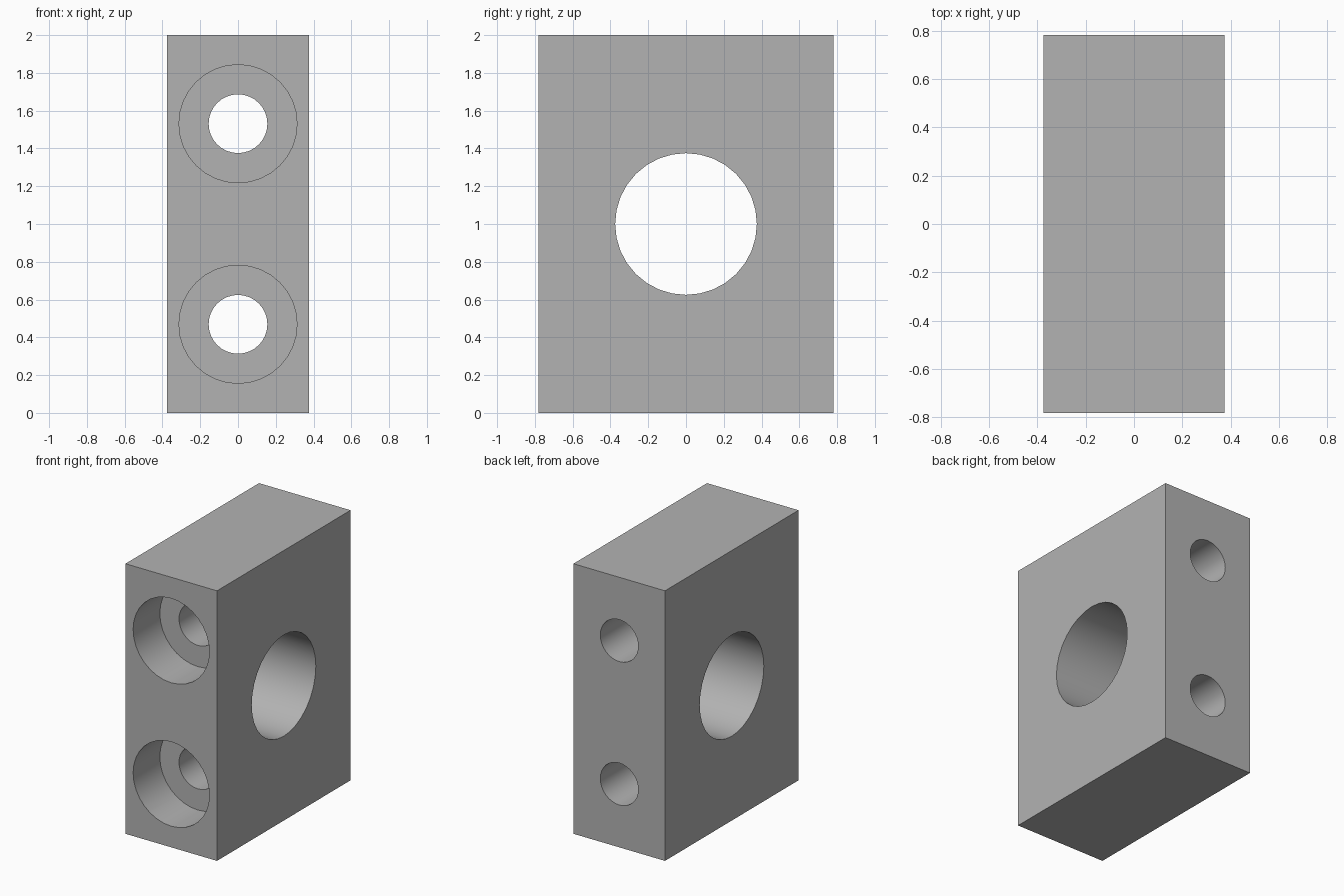
import bpy
from math import pi, radians

cube = bpy.data.objects.get("Cube")
if cube:
    bpy.data.objects.remove(cube, do_unlink=True)

WIDTH, DEPTH, HEIGHT = 0.75, 1.5625, 2.0
SCREW_Z = (0.469, 1.531)
SEGMENTS = 32

# Single grey finish
grey = bpy.data.materials.new("plain grey")
grey.use_nodes = True
grey.diffuse_color = (0.45, 0.45, 0.45, 1)
grey.node_tree.nodes["Principled BSDF"].inputs["Base Color"].default_value = grey.diffuse_color

# Rectangular block
bpy.ops.mesh.primitive_cube_add(size=1, location=(0, 0, HEIGHT / 2))
block = bpy.context.object
block.name = "mounting_block"
block.scale = (WIDTH, DEPTH, HEIGHT)
bpy.ops.object.transform_apply(location=True, rotation=True, scale=True)
block.data.materials.append(grey)


def drill(name, radius, length, location, rotation):
    """Cut a round hole into the block and discard the cutter."""
    bpy.ops.mesh.primitive_cylinder_add(vertices=SEGMENTS, radius=radius, depth=length,
                                        location=location, rotation=rotation)
    cutter = bpy.context.object
    cutter.name = name
    cutter.hide_render = True
    cutter.data.materials.append(grey)
    cut = block.modifiers.new(name, "BOOLEAN")
    cut.operation = "DIFFERENCE"
    cut.solver = "EXACT"
    cut.object = cutter
    bpy.context.view_layer.objects.active = block
    bpy.ops.object.modifier_apply(modifier=cut.name)
    bpy.data.objects.remove(cutter, do_unlink=True)


# Main bore from side to side
drill("main_bore", 0.375, 2 * WIDTH, (0, 0, HEIGHT / 2), (0, pi / 2, 0))

# Counterbored screw holes from front to back
for z in SCREW_Z:
    drill("screw_hole", 0.1555, 2 * DEPTH, (0, 0, z), (pi / 2, 0, 0))
    # The cutter is centred on the front face, so half its length is the depth
    drill("counterbore", 0.3125, 0.625, (0, -DEPTH / 2, z), (pi / 2, 0, 0))

# Smooth hole walls, crisp edges
bpy.ops.object.select_all(action="DESELECT")
block.select_set(True)
bpy.context.view_layer.objects.active = block
bpy.ops.object.shade_smooth_by_angle(angle=radians(30))
